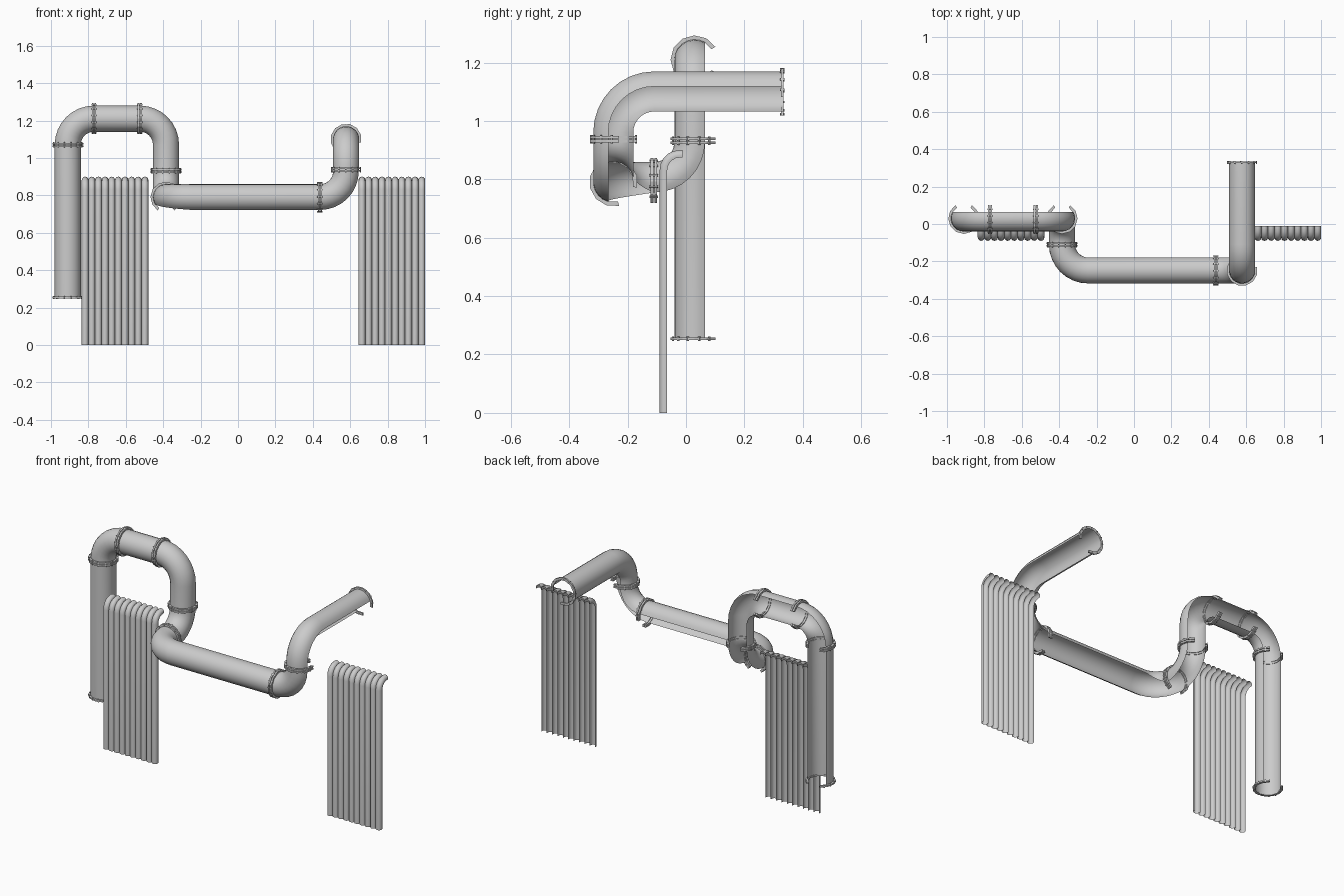
import bpy, bmesh, math
from mathutils import Vector, Quaternion

if "Cube" in bpy.data.objects:
    bpy.data.objects.remove(bpy.data.objects["Cube"])


def fillet(corners, rad, n):
    """Round the corners of a polyline; returns (point, tangent) pairs."""
    c = [Vector(p) for p in corners]
    out = [(c[0], (c[1] - c[0]).normalized())]
    for i in range(1, len(c) - 1):
        t0, t1 = (c[i] - c[i - 1]).normalized(), (c[i + 1] - c[i]).normalized()
        start = c[i] - t0 * rad
        for k in range(n + 1):
            a = math.pi / 2 * k / n
            out.append((start + rad * (t0 * math.sin(a) + t1 * (1 - math.cos(a))),
                        t0 * math.cos(a) + t1 * math.sin(a)))
    out.append((c[-1], (c[-1] - c[-2]).normalized()))
    return out


def arc(p, t, o, r, cover, n):
    """Open ring around axis t, with its gap facing o."""
    b = t.cross(o)
    return [p + r * (b * math.sin(a) - o * math.cos(a))
            for a in (math.radians(cover) * (k / n - 0.5) for k in range(n + 1))]


def finish(name, bm, angle=40):
    bmesh.ops.remove_doubles(bm, verts=bm.verts, dist=1e-5)
    me = bpy.data.meshes.new(name)
    bm.to_mesh(me)
    bm.free()
    ob = bpy.data.objects.new(name, me)
    bpy.context.collection.objects.link(ob)
    bpy.ops.object.select_all(action='DESELECT')
    ob.select_set(True)
    bpy.context.view_layer.objects.active = ob
    bpy.ops.object.shade_smooth_by_angle(angle=math.radians(angle))
    return ob


def skin(bm, rows):
    vs = [[bm.verts.new(p) for p in row] for row in rows]
    for r0, r1 in zip(vs, vs[1:]):
        for k in range(len(r0) - 1):
            bm.faces.new((r0[k], r0[k + 1], r1[k + 1], r1[k]))
    return vs


def sweep(bm, corners, rad, n, o, r, cover, seg, twist=0):
    """Open-backed tube along a rounded path, carrying the gap direction along."""
    path, o, rows = fillet(corners, rad, n), Vector(o).normalized(), []
    prev = path[0][1]
    for i, (p, t) in enumerate(path):
        o = prev.rotation_difference(t) @ o
        prev = t
        f = min(1, max(0, (i - 1) / n))
        rows.append(arc(p, t, Quaternion(t, twist * f) @ o, r, cover, seg))
    skin(bm, rows)


def flange(name, p, t, o, double=True):
    """Split collar of one or two plates with bolts."""
    bm = bmesh.new()
    p, t, o = Vector(p), Vector(t), Vector(o).normalized()
    for off in ((-0.0065, 0.0065) if double else (0,)):
        prof = [(0.068, -0.0045), (0.083, -0.0045), (0.083, 0.0045),
                (0.068, 0.0045), (0.068, -0.0045)]
        vs = skin(bm, [arc(p + t * (off + h), t, o, r, 296, 10) for r, h in prof])
        for k in (0, -1):
            bm.faces.new([row[k] for row in vs[:4]])
    half = 0.0145 if double else 0.008
    for c in arc(p, t, o, 0.077, 260, 9):
        m = t.to_track_quat('Z', 'Y').to_matrix().to_4x4()
        m.translation = c
        bmesh.ops.create_cone(bm, cap_ends=True, segments=6, radius1=0.004,
                              radius2=0.004, depth=2 * half, matrix=m)
    bmesh.ops.recalc_face_normals(bm, faces=bm.faces)
    finish(name, bm, 25)


R, B = 0.07, 0.14
X, Y, Z = Vector((1, 0, 0)), Vector((0, 1, 0)), Vector((0, 0, 1))

# Main pipe runs
runs = [
    ("arched_pipe", [(-0.91, 0.03, 0.25), (-0.91, 0.03, 1.21), (-0.385, 0.03, 1.21),
                     (-0.385, 0.03, 0.79), (-0.385, -0.11, 0.79)], Y, 240, 0),
    ("cross_pipe", [(-0.385, -0.108, 0.79), (-0.385, -0.248, 0.79), (0.44, -0.248, 0.79)],
     -Z, 240, math.pi / 4),
    ("rising_pipe", [(0.438, -0.248, 0.79), (0.578, -0.248, 0.79), (0.578, -0.248, 1.10),
                     (0.578, 0.332, 1.10)], Y - Z, 240, 0),
]
for name, pts, o, cover, tw in runs:
    bm = bmesh.new()
    sweep(bm, pts, B - 0.001, 8, o, R, cover, 14, tw)
    finish(name, bm)

# Flanges at the joints and ends
flange("bottom_flange", (-0.91, 0.03, 0.254), Z, Y, False)
flange("left_riser_flange", (-0.91, 0.03, 1.07), Z, Y)
flange("arch_flange_left", (-0.77, 0.03, 1.21), X, Y)
flange("arch_flange_right", (-0.525, 0.03, 1.21), X, Y)
flange("drop_flange", (-0.385, 0.03, 0.932), -Z, Y)
flange("elbow_flange", (-0.385, -0.11, 0.79), -Y, -Z)
flange("cross_flange", (0.438, -0.248, 0.79), X, Y - Z)
flange("riser_flange", (0.578, -0.248, 0.938), Z, X + Y)
flange("outlet_flange", (0.578, 0.33, 1.10), Y, X - Z, False)

# Banks of thin tubes, bent back at the top
for name, x0 in (("left_tube_bank", -0.835), ("right_tube_bank", 0.645)):
    bm = bmesh.new()
    for i in range(10):
        x = x0 + 0.0355 * (i + 0.5)
        sweep(bm, [(x, -0.072, 0), (x, -0.072, 0.882), (x, -0.012, 0.882)],
              0.05, 5, Y, 0.0182, 230, 8)
    finish(name, bm)
